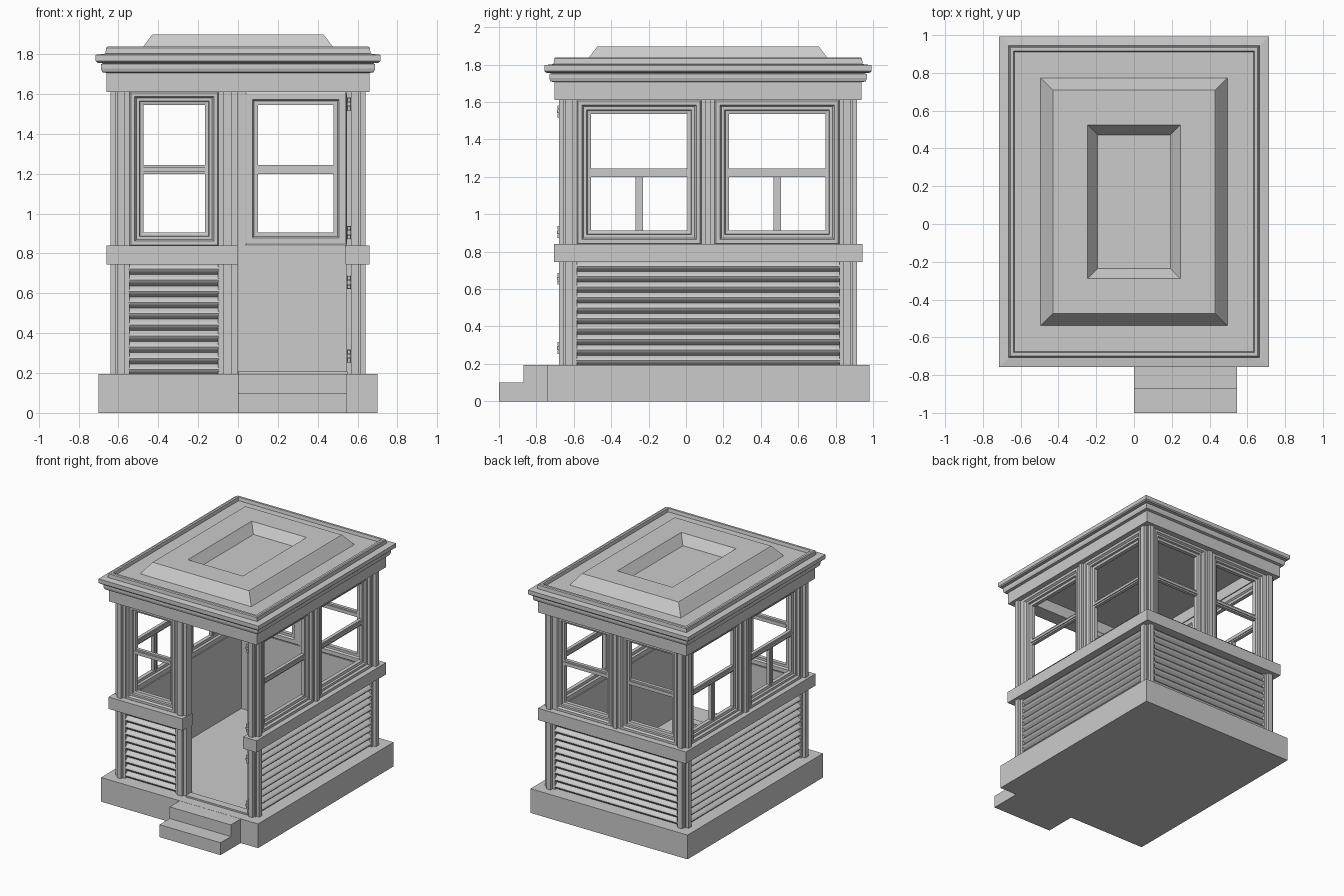
import bpy, bmesh, math
from mathutils import Vector

if "Cube" in bpy.data.objects:
    bpy.data.objects.remove(bpy.data.objects["Cube"])

CY = 0.118            # centre of the booth along y
HX, HY = 0.60, 0.757  # half size of the wall planes


def make(name, verts, faces, smooth=False):
    me = bpy.data.meshes.new(name)
    me.from_pydata([tuple(v) for v in verts], [], faces)
    bm = bmesh.new()
    bm.from_mesh(me)
    bmesh.ops.recalc_face_normals(bm, faces=bm.faces)
    bm.to_mesh(me)
    bm.free()
    ob = bpy.data.objects.new(name, me)
    bpy.context.collection.objects.link(ob)
    if smooth:
        bpy.ops.object.select_all(action='DESELECT')
        ob.select_set(True)
        bpy.context.view_layer.objects.active = ob
        bpy.ops.object.shade_smooth_by_angle(angle=math.radians(40))
    return ob


def loft(name, loops, closed=False, smooth=False):
    """Bridge equal loops; cap both ends, or close into a ring."""
    n, m = len(loops[0]), len(loops)
    faces = []
    for k in range(m if closed else m - 1):
        a, b = k * n, (k + 1) % m * n
        faces += [(a + i, a + (i + 1) % n, b + (i + 1) % n, b + i) for i in range(n)]
    if not closed:
        faces += [tuple(range(n)), tuple(range((m - 1) * n, m * n))]
    return make(name, [v for l in loops for v in l], faces, smooth)


def box(name, x0, x1, y0, y1, z0, z1):
    return loft(name, [[(x0, y0, z), (x1, y0, z), (x1, y1, z), (x0, y1, z)] for z in (z0, z1)])


def wall_pt(side, u, d, z):
    """u runs along the wall, d is the distance out from the wall plane."""
    return {'front': (u, CY - HY - d, z), 'back': (u, CY + HY + d, z),
            'left': (-HX - d, u, z), 'right': (HX + d, u, z)}[side]


def wbox(name, side, u0, u1, d0, d1, z0, z1):
    return loft(name, [[wall_pt(side, u, d, z) for u, d in
                        ((u0, d0), (u1, d0), (u1, d1), (u0, d1))] for z in (z0, z1)])


def louvers(side, u0, u1, z0=0.19, z1=0.75, n=10):
    # rounded horizontal boards with a narrow groove between them
    h = (z1 - z0) / n
    prof = [(-0.03, z1), (-0.03, z0)]
    for k in range(n):
        prof += [(-0.012, z0 + h * k)]
        prof += [(-0.005 + 0.022 * math.sin(math.pi * t), z0 + h * (k + 0.1 + 0.8 * t))
                 for t in (0, 0.12, 0.3, 0.5, 0.7, 0.88, 1)]
    prof.append((-0.012, z1))
    loft(side + '_louvers', [[wall_pt(side, u, d, z) for d, z in prof] for u in (u0, u1)], smooth=True)
    wbox(side + '_inner_panel', side, u0, u1, -0.055, -0.025, z0, z1)


def window(side, u0, u1, inset=0.07, mullion=False):
    z0, z1 = 0.835, 1.615
    # moulded frame: (fraction of inset, depth)
    prof = [(0, -0.05), (0, 0.008), (0.12, 0.022), (0.38, 0.022), (0.5, 0.006), (0.72, 0.006),
            (0.76, -0.010), (1, -0.014), (1, -0.045), (0.72, -0.045), (0.6, -0.058), (0.2, -0.058)]
    loops = []
    for f, d in prof:
        i = f * inset
        loops.append([wall_pt(side, u, d, z) for u, z in
                      ((u0 + i, z0 + i), (u1 - i, z0 + i), (u1 - i, z1 - i), (u0 + i, z1 - i))])
    loft(side + '_window_frame', loops, closed=True)
    a, b = u0 + inset - 0.005, u1 - inset + 0.005
    wbox(side + '_sash_rail', side, a, b, -0.043, -0.016, 1.20, 1.245)
    wbox(side + '_sash_rail_bead', side, a, b, -0.049, -0.008, 1.212, 1.232)
    if mullion:
        c = (u0 + u1) / 2
        wbox(side + '_mullion', side, c - 0.02, c + 0.02, -0.043, -0.016, 0.90, 1.205)
        wbox(side + '_mullion_bead', side, c - 0.009, c + 0.009, -0.049, -0.008, 0.90, 1.205)


def pilaster(side, u0, u1, z0, z1):
    # mid post: flat board with a raised centre strip
    w = (u1 - u0) * 0.28
    wbox(side + '_mid_post', side, u0, u1, -0.055, 0.012, z0, z1)
    wbox(side + '_mid_post_strip', side, u0 + w, u1 - w, -0.062, 0.032, z0, z1)


# plinth and entrance steps
box('plinth', -0.70, 0.70, CY - 0.862, CY + 0.862, 0, 0.195)
box('upper_step', 0, 0.545, -0.87, -0.74, 0, 0.194)
box('lower_step', 0, 0.545, -1.0, -0.865, 0, 0.1)
box('door_threshold', 0, 0.55, -0.665, -0.60, 0.19, 0.208)

# corner posts with a raised strip on each face
for sx in (-1, 1):
    for sy in (-1, 1):
        for part, x0, x1, y0, y1 in (('core', 0.545, 0.616, 0.702, 0.773),
                                     ('x_strip', 0.56, 0.64, 0.724, 0.762),
                                     ('y_strip', 0.567, 0.605, 0.715, 0.797)):
            xs, ys = sorted((sx * x0, sx * x1)), sorted((CY + sy * y0, CY + sy * y1))
            box('corner_post_' + part, *xs, *ys, 0.19, 1.615)

# lower walls
louvers('front', -0.55, -0.095)
louvers('back', -0.55, 0.55)
for s in ('left', 'right'):
    louvers(s, CY - 0.705, CY + 0.705)

# waist band, broken by the doorway
for s in ('left', 'right'):
    wbox(s + '_waist_band', s, CY - 0.825, CY + 0.825, -0.06, 0.06, 0.745, 0.84)
wbox('back_waist_band', 'back', -0.54, 0.54, -0.06, 0.068, 0.745, 0.84)
wbox('front_waist_band', 'front', -0.54, 0.0, -0.06, 0.068, 0.745, 0.84)

# upper windows
window('front', -0.545, -0.095)
for m in (-1, 1):
    window('back', *sorted((m * 0.03, m * 0.55)))
    for s in ('left', 'right'):
        window(s, *sorted((CY + m * 0.033, CY + m * 0.705)), inset=0.078, mullion=(s == 'left'))

# posts between the windows and beside the door
pilaster('front', -0.10, -0.002, 0.19, 1.615)
pilaster('back', -0.035, 0.035, 0.835, 1.615)
for s in ('left', 'right'):
    pilaster(s, CY - 0.038, CY + 0.038, 0.835, 1.615)

# door hinges on the right jamb
for z in (0.285, 0.655, 0.905, 1.55):
    box('hinge_leaf', 0.547, 0.575, -0.668, -0.655, z - 0.032, z + 0.032)
    for k, dz in enumerate((-0.022, 0, 0.022)):
        r = 0.011 if k % 2 else 0.009
        ring = [(0.557 + r * math.cos(i * math.pi / 5), -0.678 + r * math.sin(i * math.pi / 5))
                for i in range(10)]
        loft('hinge_knuckle', [[(x, y, z + dz + e) for x, y in ring] for e in (-0.0095, 0.0095)],
             smooth=True)

# roof: ceiling, frieze, stepped cornice, rim, deck, raised panel with recess
roof = [(0.54, 1.70), (0.54, 1.61), (0.66, 1.61), (0.66, 1.706), (0.682, 1.71), (0.688, 1.728),
        (0.688, 1.75), (0.675, 1.754), (0.705, 1.757), (0.714, 1.765), (0.714, 1.797), (0.665, 1.803),
        (0.662, 1.832), (0.655, 1.838), (0.637, 1.838), (0.632, 1.812), (0.495, 1.812),
        (0.437, 1.89), (0.43, 1.898), (0.245, 1.898), (0.192, 1.825)]
loft('roof', [[(sx * h, CY + sy * (h + 0.161), z) for sx, sy in ((-1, -1), (1, -1), (1, 1), (-1, 1))]
              for h, z in roof])
